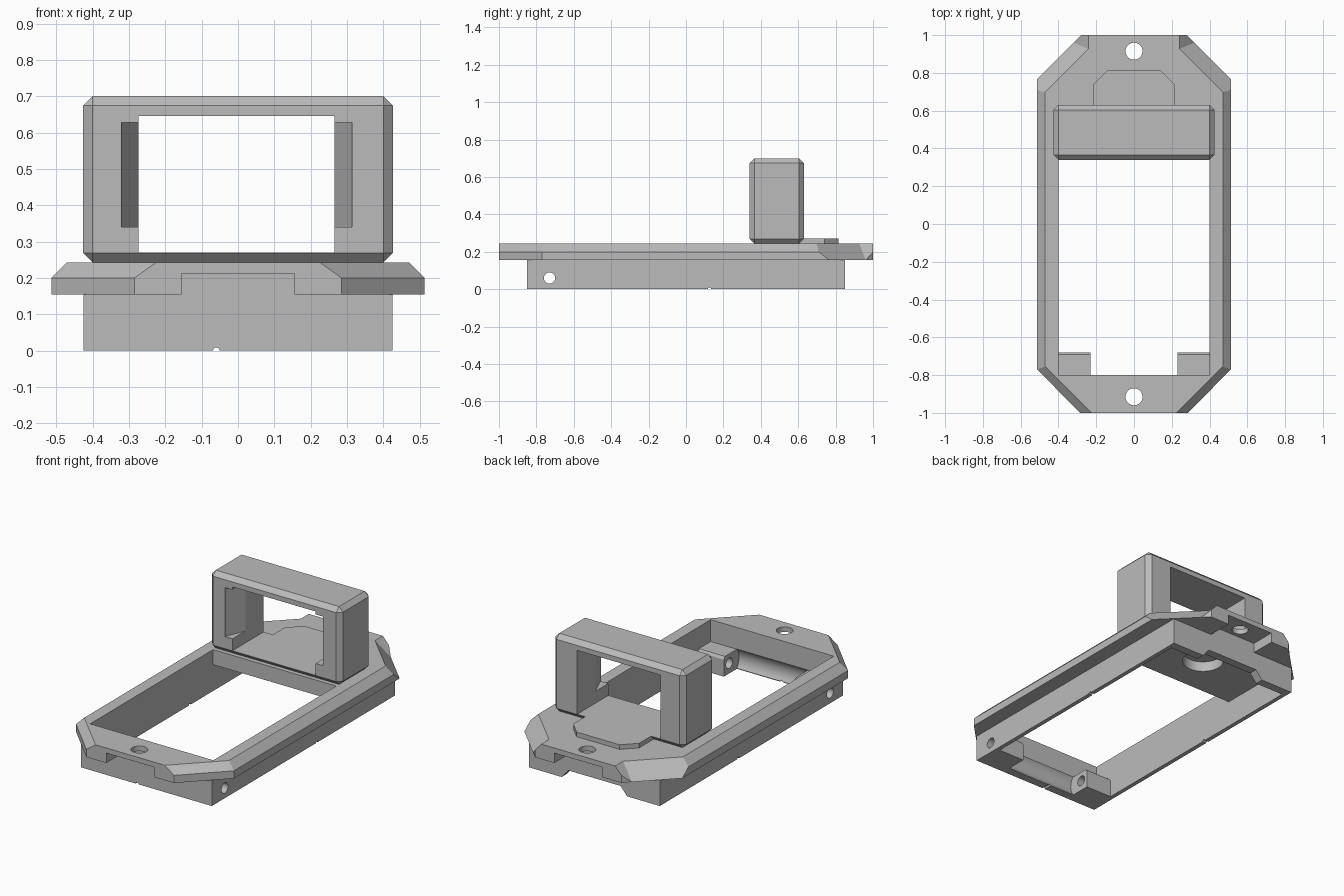
import bpy, bmesh
from mathutils import Matrix, Vector

if "Cube" in bpy.data.objects:
    bpy.data.objects.remove(bpy.data.objects["Cube"])

GREY = (0.5, 0.5, 0.5, 1)
grey = bpy.data.materials.new("plain_grey")
grey.use_nodes = True
grey.diffuse_color = GREY
grey.node_tree.nodes["Principled BSDF"].inputs["Base Color"].default_value = GREY


def finish(name, bm):
    bmesh.ops.recalc_face_normals(bm, faces=bm.faces)
    mesh = bpy.data.meshes.new(name)
    bm.to_mesh(mesh)
    bm.free()
    mesh.materials.append(grey)
    obj = bpy.data.objects.new(name, mesh)
    bpy.context.scene.collection.objects.link(obj)
    return obj


def box(name, x, y, z, bevel=0):
    """Box from (low, high) ranges; bevel chamfers all but the bottom edges."""
    bm = bmesh.new()
    bmesh.ops.create_cube(bm, size=1)
    for v in bm.verts:
        v.co = Vector([r[0] if c < 0 else r[1] for c, r in zip(v.co, (x, y, z))])
    if bevel:
        edges = [e for e in bm.edges if any(v.co.z > z[0] for v in e.verts)]
        bmesh.ops.bevel(bm, geom=edges, offset=bevel, segments=1, affect='EDGES')
    return finish(name, bm)


def hull(name, points):
    bm = bmesh.new()
    for p in points:
        bm.verts.new(p)
    bmesh.ops.convex_hull(bm, input=bm.verts)
    bmesh.ops.dissolve_limit(bm, angle_limit=0.01, verts=bm.verts, edges=bm.edges)
    return finish(name, bm)


def prism(name, outline, z0, z1):
    return hull(name, [(x, y, z) for x, y in outline for z in (z0, z1)])


def cylinder(name, centre, radius, length, axis='Z'):
    bm = bmesh.new()
    turn = {'X': Matrix.Rotation(1.5707963, 4, 'Y'),
            'Y': Matrix.Rotation(1.5707963, 4, 'X'), 'Z': Matrix()}[axis]
    bmesh.ops.create_cone(bm, cap_ends=True, segments=40, radius1=radius, radius2=radius,
                          depth=length, matrix=Matrix.Translation(centre) @ turn)
    return finish(name, bm)


def cut(obj, *cutters):
    bpy.context.view_layer.objects.active = obj
    for c in cutters:
        mod = obj.modifiers.new("cut", 'BOOLEAN')
        mod.operation, mod.solver, mod.object = 'DIFFERENCE', 'EXACT', c
        bpy.ops.object.modifier_apply(modifier=mod.name)
        bpy.data.objects.remove(c)


def smooth(obj):
    bpy.ops.object.select_all(action='DESELECT')
    obj.select_set(True)
    bpy.context.view_layer.objects.active = obj
    bpy.ops.object.shade_smooth_by_angle(angle=0.4)


BASE_TOP, RIM, DECK, FLOOR = 0.155, 0.2, 0.243, 0.27
PIN_Y, PIN_Z = -0.73, 0.06

# Lower frame: thin walls, pin trough, cable notch at the back
base = box("base_frame", (-.425, .425), (-.85, .85), (0, BASE_TOP))
cut(base,
    box("cavity", (-.4, .4), (-.8, .8), (-.1, .3)),
    cylinder("trough", (0, PIN_Y, PIN_Z), .09, .46, 'X'),
    cylinder("pin_hole", (0, PIN_Y, PIN_Z), .03, 2, 'X'),
    cylinder("front_vent", (-.06, 0, 0), .009, 3, 'Y'),
    cylinder("side_vent", (0, .125, 0), .009, 2, 'X'),
    hull("cable_notch", [(s * x, y, z) for s in (-1, 1) for y in (.75, .9)
                         for x, z in ((.23, -.02), (.17, .05))]))
smooth(base)

# Pin lugs inside the front wall
for side, s in (("left", 1), ("right", -1)):
    lug = hull(side + "_pin_lug", [(s * x, y, z) for x in (.23, .4) for y, z in
               ((-.8, 0), (-.68, 0), (-.68, .1), (-.69, .115), (-.8, .115))])
    cut(lug, cylinder("pin_hole", (s * .3, PIN_Y, PIN_Z), .03, 1, 'X'))
    smooth(lug)

# Mounting plate: octagon with chamfered upper rim
lower = [(.285, -1), (.513, -.77), (.513, .767), (.28, 1)]
upper = [(.225, -1), (.47, -.755), (.47, .81), (.28, 1)]
plate = hull("mounting_plate", [(s * x, y, z) for s in (-1, 1)
             for ring, z in ((lower, BASE_TOP), (lower, RIM), (upper, DECK))
             for x, y in ring])
cut(plate, box("opening", (-.4, .4), (-.8, .34), (0, 1)))
for s in (-1, 1):
    # End notch, screw hole and sloped back corner
    cut(plate,
        box("end_notch", (-.155, .155), sorted((s * .85, s * 1.1)), (.1, .213)),
        cylinder("screw_hole", (0, s * .915, .2), .045, 1),
        hull("corner_wedge", [(s * x, y, z) for x, y, z in (
            (.32, .96, .155), (.32, 1.2, .155), (.6, .68, .155), (.8, 1.2, .155),
            (.23, .923, .255), (.23, 1.2, .255), (.6, .553, .255), (.8, 1.2, .255))]))
cut(plate, cylinder("underside_pocket", (0, .595, .145), .113, .14))
smooth(plate)

# Upright bridge with window and side slots
bridge = box("bridge", (-.426, .426), (.34, .63), (DECK, .7), bevel=.026)
cut(bridge, box("window", (-.274, .266), (0, 1), (FLOOR, .645)))
for s in (-1, 1):
    cut(bridge, prism("slot", [(s * x - .004, y) for x, y in
        ((.2, .3), (.317, .3), (.317, .35), (.295, .4), (.27, .46), (.2, .46))], .34, .628))

# Raised pad behind the bridge
prism("rear_pad", [(s * x, y) for s in (-1, 1)
                   for x, y in ((.214, .6), (.214, .74), (.14, .815))], DECK, FLOOR)
